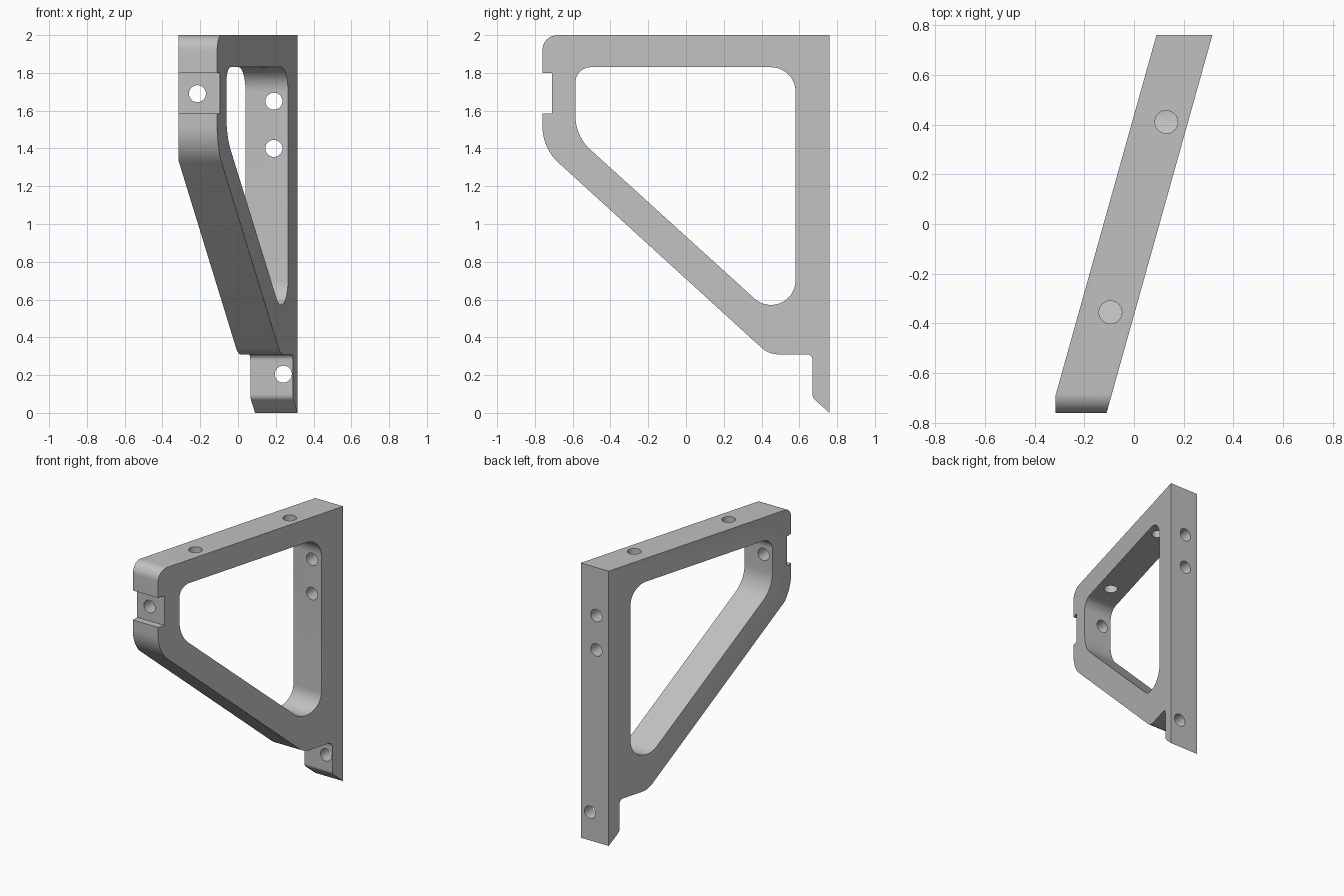
import bpy
import bmesh
import math
from mathutils import Vector

if "Cube" in bpy.data.objects:
    bpy.data.objects.remove(bpy.data.objects["Cube"])

SHEAR, OFFSET, HALF_WIDTH = 0.28, -0.01, 0.1125


def rounded(corners, steps=14):
    """Closed (y, z) outline; each corner is (y, z, fillet radius)."""
    points = []
    for i, (y, z, r) in enumerate(corners):
        p = Vector((y, z))
        if r == 0:
            points.append(p)
            continue
        a = (Vector(corners[i - 1][:2]) - p).normalized()
        b = (Vector(corners[(i + 1) % len(corners)][:2]) - p).normalized()
        half = a.angle(b) / 2
        centre = p + (a + b).normalized() * r / math.sin(half)
        start = p + a * r / math.tan(half) - centre
        end = p + b * r / math.tan(half) - centre
        sweep = start.angle(end)
        for k in range(steps + 1):
            t = k / steps
            points.append(centre + (start * math.sin((1 - t) * sweep)
                                    + end * math.sin(t * sweep)) / math.sin(sweep))
    return points


def prism(name, outline, half, shear=0.0, offset=0.0):
    """Extrude a side outline across x, slanting it along y."""
    bm = bmesh.new()
    rings = [[bm.verts.new((offset + shear * p.x + s * half, p.x, p.y)) for p in outline]
             for s in (-1, 1)]
    bm.faces.new(rings[0])
    bm.faces.new(rings[1][::-1])
    n = len(outline)
    for i in range(n):
        j = (i + 1) % n
        bm.faces.new((rings[0][i], rings[1][i], rings[1][j], rings[0][j]))
    bmesh.ops.recalc_face_normals(bm, faces=bm.faces)
    mesh = bpy.data.meshes.new(name)
    bm.to_mesh(mesh)
    bm.free()
    obj = bpy.data.objects.new(name, mesh)
    bpy.context.collection.objects.link(obj)
    return obj


def drill(location, radius, along_y):
    bpy.ops.mesh.primitive_cylinder_add(
        vertices=40, radius=radius, depth=0.4, location=location,
        rotation=(math.pi / 2 if along_y else 0, 0, 0))
    bpy.context.object.name = "drill"
    return bpy.context.object


# Bracket side profile with front notch and lower foot
outer = rounded([
    (0.76, 0, 0), (0.76, 2, 0), (-0.76, 2, 0.08),
    (-0.76, 1.8, 0), (-0.71, 1.8, 0), (-0.71, 1.585, 0), (-0.76, 1.585, 0),
    (-0.76, 1.402, 0.26), (0.438, 0.31, 0.13), (0.67, 0.31, 0.03),
    (0.67, 0.08, 0.04)])
bracket = prism("slanted_bracket", outer, HALF_WIDTH, SHEAR, OFFSET)

# Central opening
opening = rounded([
    (0.58, 1.83, 0.13), (-0.585, 1.83, 0.08),
    (-0.585, 1.465, 0.24), (0.58, 0.408, 0.13)])
cutters = [prism("opening_cutter", opening, 1.0)]

# Screw holes through the front, back and top bars
for x, y, z in ((-0.215, -0.7, 1.69), (0.19, 0.7, 1.65), (0.19, 0.7, 1.4), (0.24, 0.72, 0.205)):
    cutters.append(drill((x, y, z), 0.045, True))
for x, y in ((0.13, 0.41), (-0.095, -0.355)):
    cutters.append(drill((x, y, 1.95), 0.046, False))

# Flat trimmed on the acute front corner
bpy.ops.mesh.primitive_cube_add(size=1, location=(-0.815, -0.7, 1.5))
trim = bpy.context.object
trim.name = "corner_trim"
trim.scale = (1, 1, 2)
cutters.append(trim)

for cutter in cutters:
    mod = bracket.modifiers.new("cut", "BOOLEAN")
    mod.operation = "DIFFERENCE"
    mod.solver = "EXACT"
    mod.object = cutter

# Bake the cuts, then discard the cutters
bpy.context.view_layer.update()
graph = bpy.context.evaluated_depsgraph_get()
baked = bpy.data.meshes.new_from_object(bracket.evaluated_get(graph))
bracket.modifiers.clear()
bracket.data = baked
for cutter in cutters:
    bpy.data.objects.remove(cutter)

# Plain grey finish
grey = bpy.data.materials.new("plain grey")
grey.use_nodes = True
colour = (0.53, 0.53, 0.53, 1)
grey.diffuse_color = colour
grey.node_tree.nodes["Principled BSDF"].inputs["Base Color"].default_value = colour
bracket.data.materials.clear()
bracket.data.materials.append(grey)

bpy.ops.object.select_all(action="DESELECT")
bracket.select_set(True)
bpy.context.view_layer.objects.active = bracket
bpy.ops.object.shade_smooth_by_angle(angle=math.radians(25))
